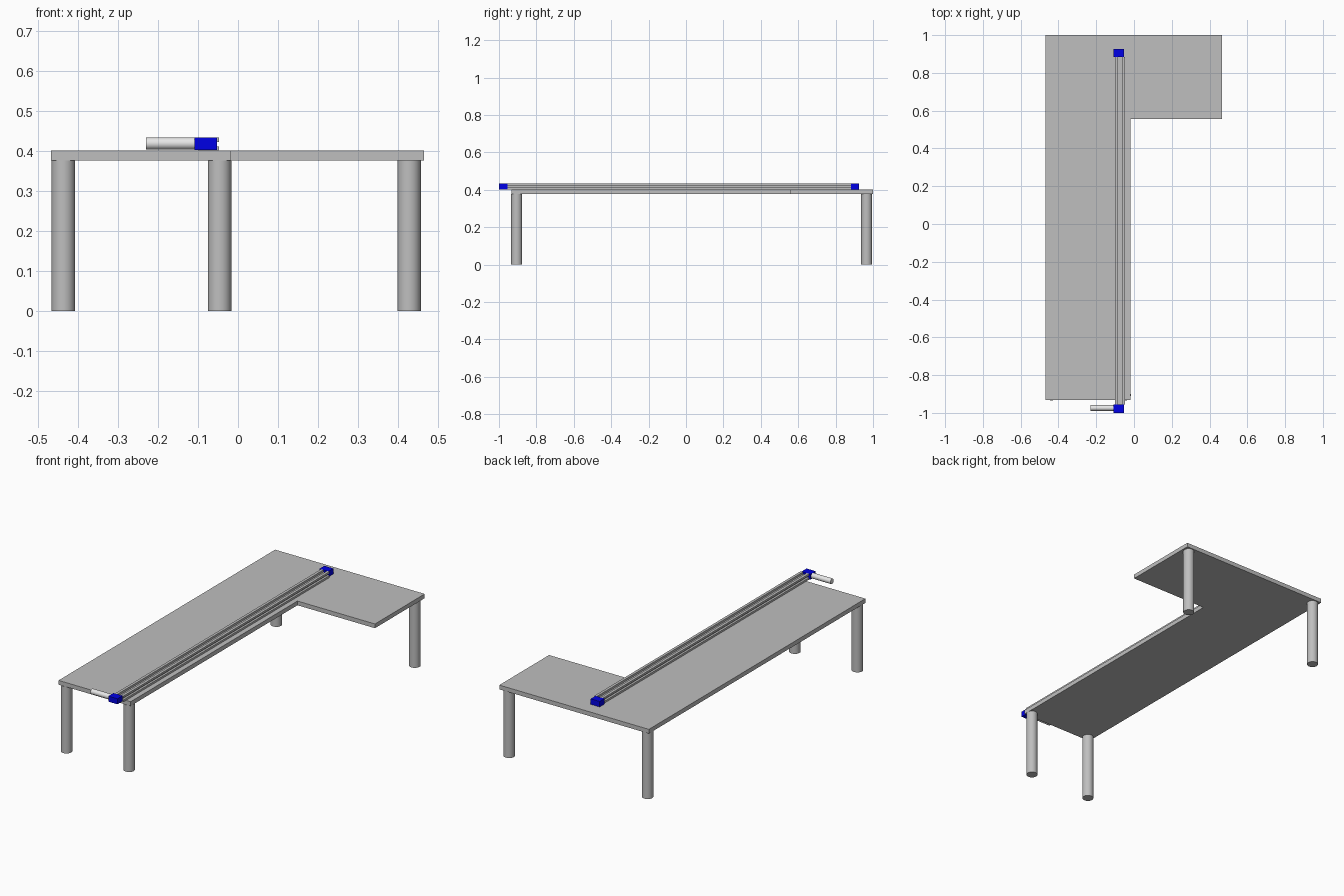
import bpy
import bmesh

cube = bpy.data.objects.get("Cube")
if cube:
    bpy.data.objects.remove(cube, do_unlink=True)


def material(name, rgb):
    m = bpy.data.materials.new(name)
    m.use_nodes = True
    m.diffuse_color = (*rgb, 1)
    m.node_tree.nodes["Principled BSDF"].inputs["Base Color"].default_value = (*rgb, 1)
    return m


grey = material("table grey", (0.52, 0.52, 0.52))
light = material("light metal", (0.82, 0.82, 0.82))
blue = material("blue", (0.0, 0.0, 0.78))


def extrude_profile(name, points, offset, mat):
    """Extrude a flat outline along the offset vector into a solid."""
    bm = bmesh.new()
    face = bm.faces.new([bm.verts.new(p) for p in points])
    ext = bmesh.ops.extrude_face_region(bm, geom=[face])
    verts = [v for v in ext["geom"] if isinstance(v, bmesh.types.BMVert)]
    bmesh.ops.translate(bm, verts=verts, vec=offset)
    bmesh.ops.recalc_face_normals(bm, faces=bm.faces)
    mesh = bpy.data.meshes.new(name)
    bm.to_mesh(mesh)
    bm.free()
    mesh.materials.append(mat)
    obj = bpy.data.objects.new(name, mesh)
    bpy.context.collection.objects.link(obj)
    return obj


def box(name, low, high, mat):
    (x0, y0, z0), (x1, y1, z1) = low, high
    outline = [(x0, y0, z0), (x1, y0, z0), (x1, y1, z0), (x0, y1, z0)]
    return extrude_profile(name, outline, (0, 0, z1 - z0), mat)


def cylinder(name, radius, length, centre, mat, rotation=(0, 0, 0)):
    bpy.ops.mesh.primitive_cylinder_add(vertices=48, radius=radius, depth=length,
                                        location=centre, rotation=rotation)
    obj = bpy.context.object
    obj.name = name
    obj.data.materials.append(mat)
    bpy.ops.object.shade_smooth_by_angle()
    return obj


# L-shaped table top
TOP, UNDER = 0.401, 0.377
outline = [(-0.468, -0.932), (-0.018, -0.932), (-0.018, 0.556),
           (0.466, 0.556), (0.466, 1.0), (-0.468, 1.0)]
extrude_profile("table_top", [(x, y, UNDER) for x, y in outline], (0, 0, TOP - UNDER), grey)

# Four round legs
legs = {"front_right_leg": (-0.437, -0.905), "front_left_leg": (-0.046, -0.905),
        "back_right_leg": (-0.437, 0.966), "back_left_leg": (0.428, 0.966)}
for name, (x, y) in legs.items():
    cylinder(name, 0.0295, UNDER, (x, y, UNDER / 2), grey)

# Slotted rail: grooves on the top and both sides
CX, HALF, SLOT, DEPTH = -0.0735, 0.0265, 0.011, 0.012
RAIL_TOP, GROOVE_LOW, GROOVE_HIGH = 0.434, 0.412, 0.423
half = [(HALF, TOP), (HALF, GROOVE_LOW), (HALF - DEPTH, GROOVE_LOW),
        (HALF - DEPTH, GROOVE_HIGH), (HALF, GROOVE_HIGH), (HALF, RAIL_TOP),
        (SLOT, RAIL_TOP), (SLOT, RAIL_TOP - DEPTH)]
section = half + [(-x, z) for x, z in reversed(half)]
extrude_profile("rail", [(CX + x, -0.955, z) for x, z in section], (0, 1.838, 0), grey)

# Blue end blocks
for name, y0, y1 in (("front_end_block", -1.0, -0.955), ("back_end_block", 0.883, 0.926)):
    box(name, (-0.109, y0, TOP + 0.002), (-0.053, y1, RAIL_TOP), blue)

# Motor tube beside the front block
cylinder("motor", 0.015, 0.121, (-0.1695, -0.974, 0.419), light, (0, 1.5708, 0))
